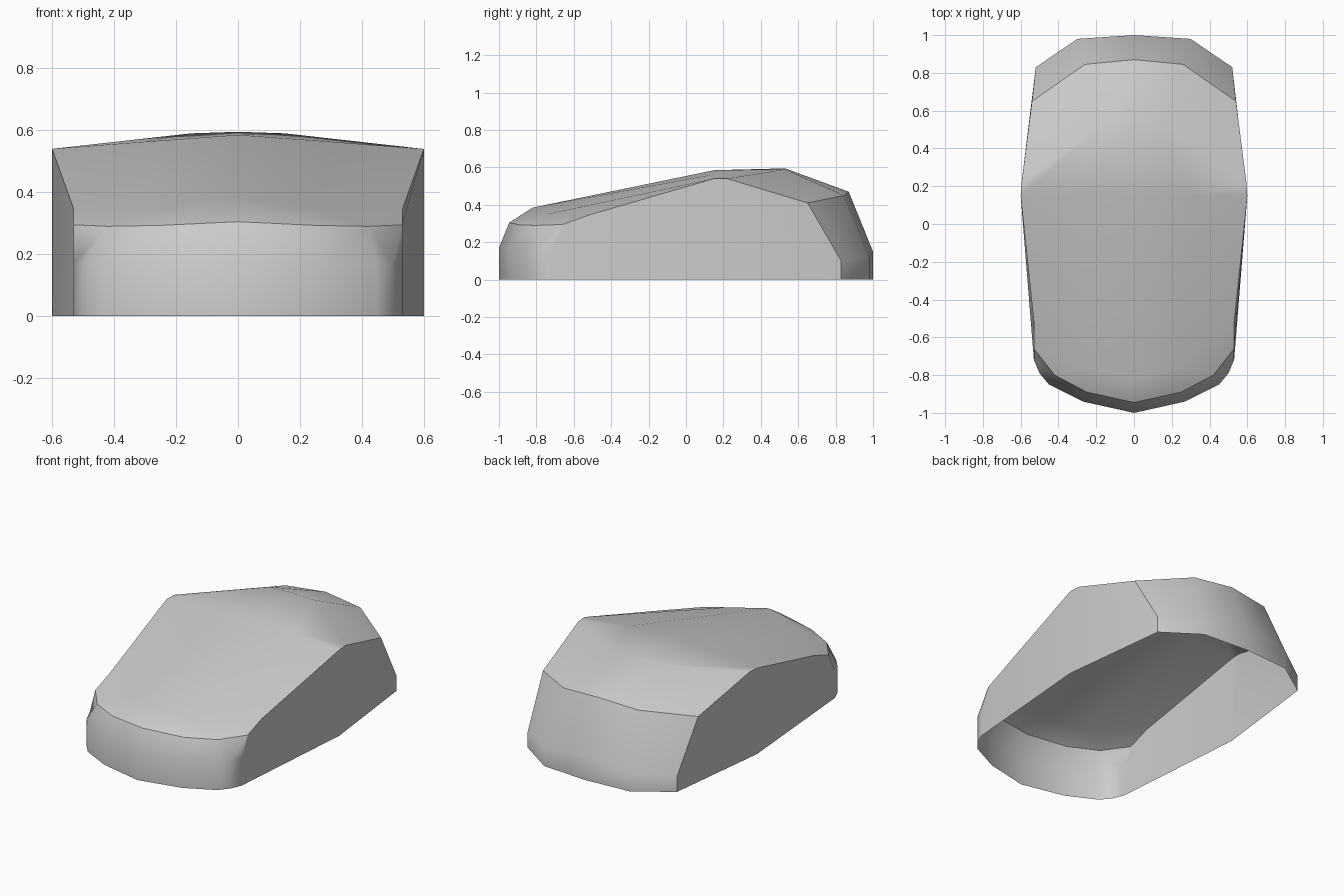
import bpy, bmesh, math

cube = bpy.data.objects.get("Cube")
if cube:
    bpy.data.objects.remove(cube, do_unlink=True)

# Half rows run from the centre line out to the left edge
hood_front = [(0, -.945, .305), (.25, -.89, .293), (.42, -.80, .29), (.53, -.66, .295)]
hood_back = [(0, -.82, .385), (.25, -.76, .347), (.25, -.76, .347), (.53, -.52, .345)]
roof_front = [(0, .15, .585), (.3, .15, .563), (.6, .15, .54)]
roof_back = [(0, .53, .595), (.15, .53, .59), (.595, .22, .54)]
tail_top = [(0, .87, .47), (.26, .845, .45), (.54, .65, .41)]
tail_low = [(0, 1, .15), (.3, .98, .12), (.52, .83, .1)]
nose_plan = [(0, -1), (.27, -.94), (.45, -.85), (.5, -.79), (.53, -.72)]
nose_low = [(x, y, 0) for x, y in nose_plan]
nose_mid = [(x, y, .17) for x, y in nose_plan]
nose_top = hood_front[:3] + hood_front[2:]
tail_base = [(x, y, 0) for x, y, z in tail_low]
sill_mid = (.6, .15, 0)

bm = bmesh.new()
verts = {}


def add_face(points, side):
    """Add a face on one side, sharing corners and dropping repeated ones."""
    corners = []
    for x, y, z in points:
        key = (x * side, y, z)
        if key not in verts:
            verts[key] = bm.verts.new(key)
        if verts[key] not in corners:
            corners.append(verts[key])
    if side < 0:
        corners.reverse()
    bm.faces.new(corners)


def loft(rows, side):
    for a, b in zip(rows, rows[1:]):
        for i in range(len(a) - 1):
            add_face([a[i], a[i + 1], b[i + 1], b[i]], side)


for side in (1, -1):
    # Nose, hood, roof and tail
    loft([nose_low, nose_mid, nose_top], side)
    loft([hood_front, hood_back], side)
    loft([hood_back[:2] + hood_back[3:], roof_front, roof_back,
          tail_top, tail_low, tail_base], side)
    # Flat side walls, bent at the widest point
    add_face([sill_mid, roof_front[-1], hood_back[-1], hood_front[-1],
              nose_mid[-1], nose_low[-1]], side)
    add_face([sill_mid, tail_base[-1], tail_low[-1], tail_top[-1],
              roof_back[-1], roof_front[-1]], side)

bmesh.ops.recalc_face_normals(bm, faces=bm.faces)
mesh = bpy.data.meshes.new("body_shell")
bm.to_mesh(mesh)
bm.free()
shell = bpy.data.objects.new("body_shell", mesh)
bpy.context.collection.objects.link(shell)

# Single grey finish
grey = bpy.data.materials.new("light_grey")
grey.use_nodes = True
colour = (.6, .6, .6, 1)
grey.diffuse_color = colour
grey.node_tree.nodes["Principled BSDF"].inputs["Base Color"].default_value = colour
mesh.materials.append(grey)

# Smooth panels with sharp borders, shading led by the large faces
bpy.ops.object.select_all(action="DESELECT")
shell.select_set(True)
bpy.context.view_layer.objects.active = shell
bpy.ops.object.shade_smooth_by_angle(angle=math.radians(32))
weighted = shell.modifiers.new("even_shading", "WEIGHTED_NORMAL")
weighted.keep_sharp = True
